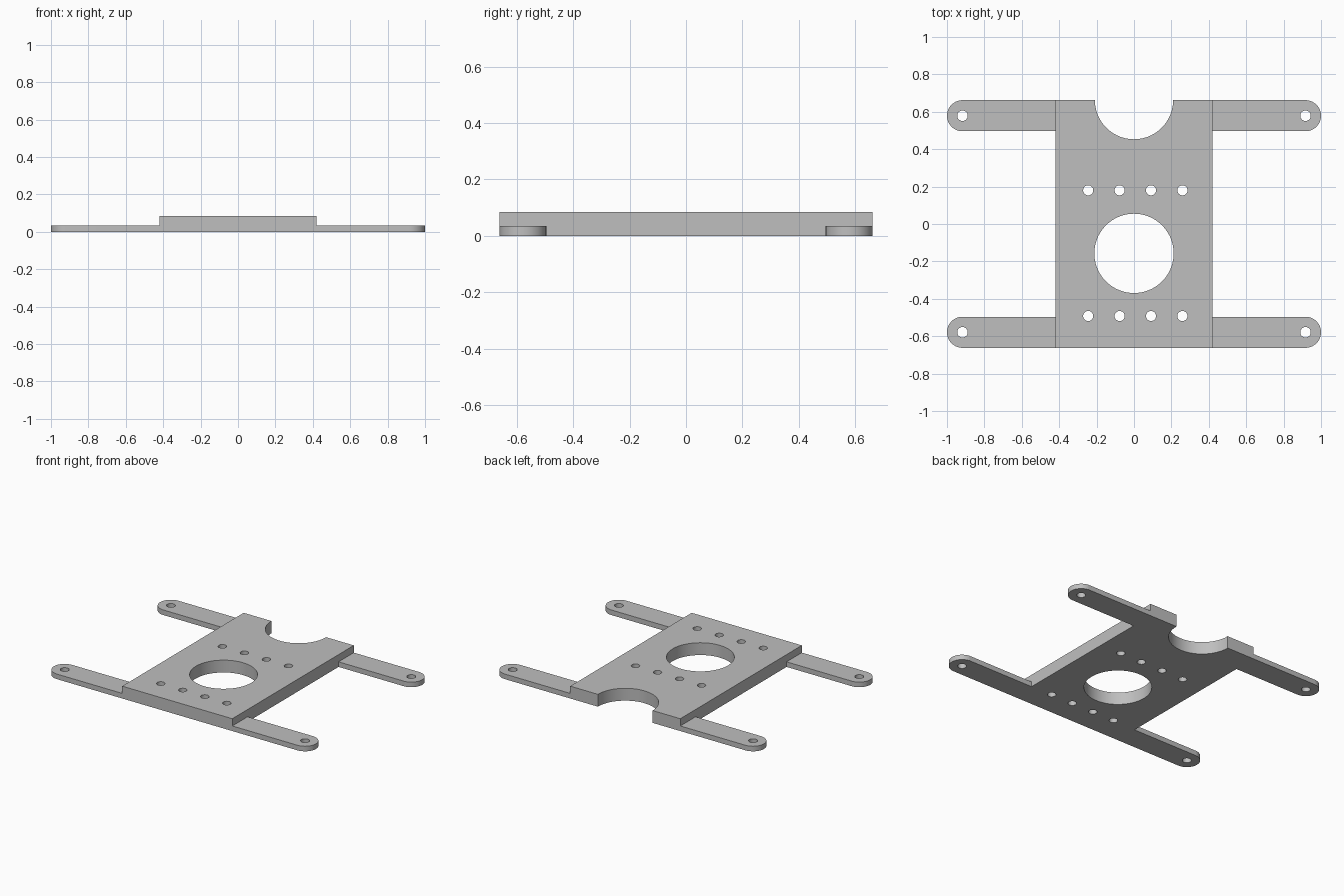
import bpy
import math

HALF_X, HALF_Y = 0.42, 0.662
PLATE_H, ARM_H = 0.085, 0.035
ARM_R = 0.083
ARM_X, ARM_Y = 1 - ARM_R, HALF_Y - ARM_R

cube = bpy.data.objects.get("Cube")
if cube:
    bpy.data.objects.remove(cube, do_unlink=True)

grey = bpy.data.materials.new("light grey")
grey.use_nodes = True
colour = (0.52, 0.52, 0.52, 1)
grey.diffuse_color = colour
grey.node_tree.nodes["Principled BSDF"].inputs["Base Color"].default_value = colour


def prism(name, outline, z0, z1):
    """Straight solid from a counter-clockwise outline."""
    n = len(outline)
    verts = [(x, y, z) for z in (z0, z1) for x, y in outline]
    faces = [list(range(n))[::-1], list(range(n, 2 * n))]
    faces += [[i, (i + 1) % n, n + (i + 1) % n, n + i] for i in range(n)]
    mesh = bpy.data.meshes.new(name)
    mesh.from_pydata(verts, [], faces)
    mesh.materials.append(grey)
    obj = bpy.data.objects.new(name, mesh)
    bpy.context.collection.objects.link(obj)
    return obj


def arc(cx, cy, r, start, end, steps):
    angles = [start + (end - start) * i / steps for i in range(steps + 1)]
    return [(cx + r * math.cos(a), cy + r * math.sin(a)) for a in angles]


def drill(target, cx, cy, r, steps):
    """Cut a round hole right through the target."""
    cutter = prism("hole_cutter", arc(cx, cy, r, 0, math.tau, steps)[:-1], -0.1, 0.2)
    cutter.hide_render = True
    mod = target.modifiers.new("hole", 'BOOLEAN')
    mod.operation, mod.solver, mod.object = 'DIFFERENCE', 'EXACT', cutter
    bpy.context.view_layer.objects.active = target
    bpy.ops.object.modifier_apply(modifier=mod.name)
    bpy.data.objects.remove(cutter, do_unlink=True)


# Central plate with a round notch in its back edge
notch = arc(0, HALF_Y, 0.209, 0, -math.pi, 48)
plate = prism("mounting_plate", [(-HALF_X, -HALF_Y), (HALF_X, -HALF_Y), (HALF_X, HALF_Y)]
              + notch + [(-HALF_X, HALF_Y)], 0, PLATE_H)

# Large opening and two rows of screw holes
drill(plate, 0, -0.157, 0.212, 96)
for y in (0.18, -0.492):
    for i in range(4):
        drill(plate, -0.245 + 0.168 * i, y, 0.027, 32)

# Four thin arms with rounded, drilled ends
parts = [plate]
for side, side_name in ((1, "left"), (-1, "right")):
    for end, end_name in ((1, "back"), (-1, "front")):
        tip = arc(ARM_X, 0, ARM_R, -math.pi / 2, math.pi / 2, 32)
        shape = [(HALF_X, -ARM_R)] + tip + [(HALF_X, ARM_R)]
        outline = [(side * x, side * y + end * ARM_Y) for x, y in shape]
        arm = prism(f"{end_name}_{side_name}_arm", outline, 0, ARM_H)
        drill(arm, side * ARM_X, end * ARM_Y, 0.028, 32)
        parts.append(arm)

# Smooth the round walls, keep the edges crisp
bpy.ops.object.select_all(action='DESELECT')
for obj in parts:
    obj.select_set(True)
bpy.context.view_layer.objects.active = plate
bpy.ops.object.shade_smooth_by_angle(angle=math.radians(30))
